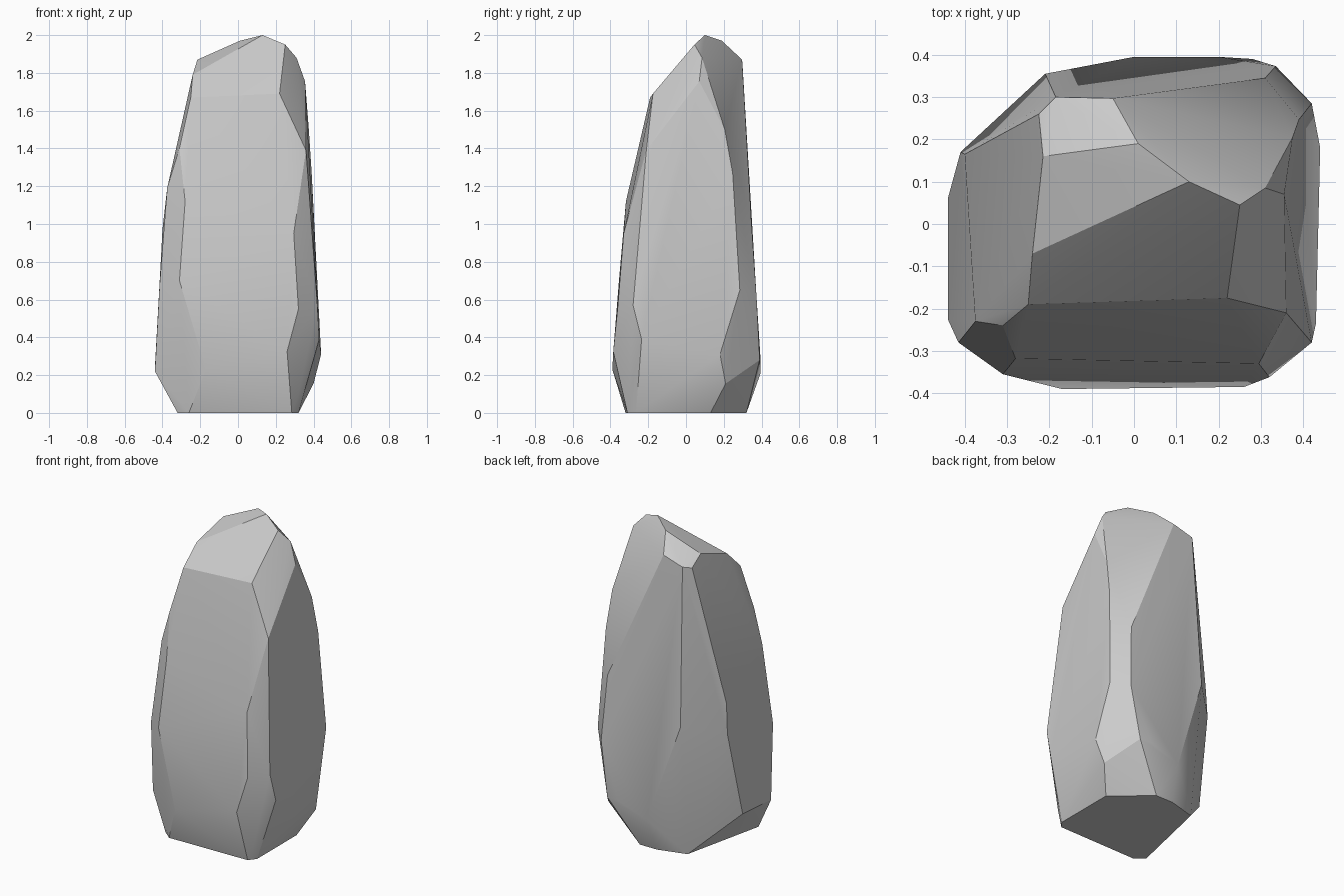
import bpy, bmesh, math

# Corner points of the chipped faces, ring by ring
base = [(-.26, -.32), (.285, -.31), (.32, -.265), (.32, .13),
        (.10, .32), (-.02, .32), (-.20, .27), (-.32, -.27)]
lower = [(-.17, -.39, .23), (.26, -.385, .325), (.32, -.30, .10), (.32, -.362, .55),
         (.43, -.235, .39), (.42, -.28, .57), (.44, .18, .31), (.40, .21, .155),
         (.28, .39, .28), (.20, .395, .28), (0, .395, .21), (-.44, .06, .24), (-.44, -.225, .22)]
middle = [(.42, .285, .65), (.335, .373, .62), (-.21, .355, .84), (-.41, .17, .78),
          (-.40, .165, .97), (-.415, -.28, .68), (-.31, -.355, .70), (-.28, -.318, 1.12),
          (.295, -.33, .95), (-.375, -.23, 1.19), (.31, .345, 1.03)]
upper = [(.36, -.21, 1.39), (.39, .247, 1.27), (.375, .205, 1.5), (-.31, -.24, 1.40),
         (-.25, -.19, 1.67), (.22, -.175, 1.69), (.355, .07, 1.755)]
crown = [(.31, .085, 1.88), (.25, .045, 1.95), (.13, .10, 2.0), (.01, .19, 1.97),
         (-.05, .297, 1.87), (-.185, .30, 1.83), (-.225, .26, 1.82),
         (-.215, .16, 1.87), (-.24, -.07, 1.79)]

# Standing stone: wrap the corners in a hull
bm = bmesh.new()
for p in [(x, y, 0) for x, y in base] + lower + middle + upper + crown:
    bm.verts.new(p)
hull = bmesh.ops.convex_hull(bm, input=bm.verts)
loose = [v for v in bm.verts if not v.link_faces]
bmesh.ops.delete(bm, geom=loose, context='VERTS')
bmesh.ops.dissolve_limit(bm, angle_limit=math.radians(2), verts=bm.verts, edges=bm.edges)
bmesh.ops.recalc_face_normals(bm, faces=bm.faces)
mesh = bpy.data.meshes.new("standing_stone")
bm.to_mesh(mesh)
bm.free()
stone = bpy.data.objects.new("standing_stone", mesh)
bpy.context.collection.objects.link(stone)

# Soft shading inside each chipped face, crisp edges between them
bpy.context.view_layer.objects.active = stone
stone.select_set(True)
bpy.ops.object.shade_smooth_by_angle(angle=math.radians(22))
